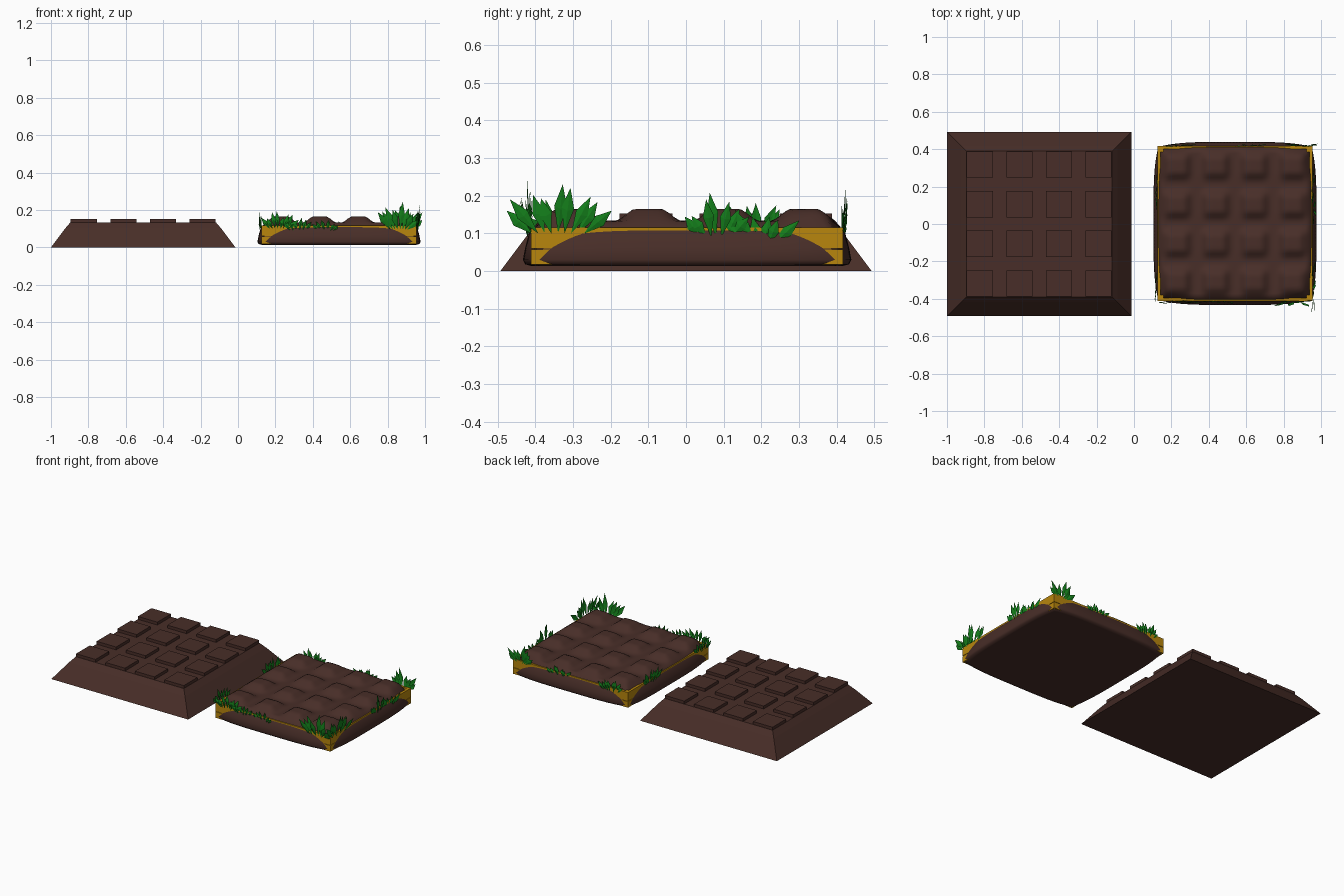
import bpy, bmesh, math, random
from mathutils import Vector

if "Cube" in bpy.data.objects:
    bpy.data.objects.remove(bpy.data.objects["Cube"])

random.seed(4)


def material(name, rgb):
    m = bpy.data.materials.new(name)
    m.diffuse_color = (*rgb, 1)
    m.use_nodes = True
    m.node_tree.nodes["Principled BSDF"].inputs["Base Color"].default_value = m.diffuse_color
    return m


SOIL = material("soil", (0.065, 0.027, 0.021))
WOOD = material("wood", (0.48, 0.24, 0.004))
LEAF = material("leaf", (0.007, 0.21, 0.011))


def finish(bm, name, mat, recalc=True):
    if recalc:
        bmesh.ops.recalc_face_normals(bm, faces=bm.faces)
    me = bpy.data.meshes.new(name)
    bm.to_mesh(me)
    bm.free()
    me.materials.append(mat)
    ob = bpy.data.objects.new(name, me)
    bpy.context.collection.objects.link(ob)
    return ob


def box(bm, lo, hi):
    vs = bmesh.ops.create_cube(bm, size=1)["verts"]
    for v in vs:
        v.co = Vector([(a + b) / 2 + c * (b - a) for a, b, c in zip(lo, hi, v.co)])


def bridge(bm, a, b):
    n = len(a)
    for i in range(n):
        bm.faces.new((a[i], a[(i + 1) % n], b[(i + 1) % n], b[i]))


# Faceted soil mound with a 4 x 4 pattern of raised squares
CX = -0.507
bm = bmesh.new()
rings = []
for h, z in ((0.493, 0), (0.418, 0.1), (0.389, 0.134)):
    rings.append([bm.verts.new((CX + sx * h, sy * h, z))
                  for sx, sy in ((-1, -1), (1, -1), (1, 1), (-1, 1))])
bm.faces.new(rings[0])
bm.faces.new(rings[-1])
for a, b in zip(rings, rings[1:]):
    bridge(bm, a, b)
finish(bm, "faceted_soil", SOIL)

bm = bmesh.new()
for i in range(4):
    for j in range(4):
        x, y = CX + (i - 1.5) * 0.212, (j - 1.5) * 0.212
        box(bm, (x - 0.07, y - 0.07, 0.13), (x + 0.07, y + 0.07, 0.153))
finish(bm, "faceted_soil_squares", SOIL)

# Rounded soil bed: bumpy top grid and a bulging skirt
PX, PY = 0.54, 0.003
N = 48


def pulse(t):
    d = min(abs(t - c) for c in (-0.31, -0.103, 0.103, 0.31))
    k = max(0, min(1, (0.092 - d) / 0.06))
    return k * k * (3 - 2 * k)


def plan(u, v, h):
    return (h * u * (1 - 0.06 * v ** 4), h * v * (1 - 0.06 * u ** 4))


bm = bmesh.new()
grid = []
for j in range(N + 1):
    row = []
    for i in range(N + 1):
        x, y = plan(2 * i / N - 1, 2 * j / N - 1, 0.392)
        z = 0.132 + 0.033 * pulse(x) * pulse(y)
        row.append(bm.verts.new((PX + x, PY + y, z)))
    grid.append(row)
for j in range(N):
    for i in range(N):
        bm.faces.new((grid[j][i], grid[j][i + 1], grid[j + 1][i + 1], grid[j + 1][i]))
edge = ([(i, 0) for i in range(N)] + [(N, j) for j in range(N)]
        + [(i, N) for i in range(N, 0, -1)] + [(0, j) for j in range(N, 0, -1)])
prev = [grid[j][i] for i, j in edge]
for h, z in ((0.408, 0.116), (0.42, 0.1), (0.43, 0.062), (0.436, 0.03), (0.43, 0.018), (0.415, 0.014)):
    ring = []
    for i, j in edge:
        x, y = plan(2 * i / N - 1, 2 * j / N - 1, h)
        ring.append(bm.verts.new((PX + x, PY + y, z)))
    bridge(bm, prev, ring)
    prev = ring
bm.faces.new(prev)
for f in bm.faces:
    f.smooth = len(f.verts) == 4
finish(bm, "rounded_soil", SOIL)

# Wooden planter frame: two planks per side and corner posts
bm = bmesh.new()
H, T = 0.414, 0.016
for z0, z1 in ((0.018, 0.057), (0.06, 0.116)):
    for s in (-1, 1):
        a, b = sorted((s * H, s * (H - T)))
        box(bm, (PX - H, PY + a, z0), (PX + H, PY + b, z1))
        box(bm, (PX + a, PY - H + T, z0), (PX + b, PY + H - T, z1))
for sx in (-1, 1):
    for sy in (-1, 1):
        x, y = PX + sx * (H - T - 0.008), PY + sy * (H - T - 0.008)
        box(bm, (x - 0.008, y - 0.008, 0.018), (x + 0.008, y + 0.008, 0.114))
finish(bm, "planter_frame", WOOD)


# Grass tufts: fans of folded pointed blades along the frame
def tuft(bm, pos, out, length, spread, count, lean=0.15):
    o = Vector(out).normalized()
    t = Vector((-o.y, o.x, 0))
    up = Vector((0, 0, 1))
    for k in range(count):
        f = 2 * k / (count - 1) - 1
        a = f * 0.75 + random.uniform(-0.15, 0.15)
        d = (t * math.sin(a) + up * math.cos(a) + o * random.uniform(-0.3, 1) * lean).normalized()
        w = t * math.cos(a) - up * math.sin(a)
        ln = length * random.uniform(0.7, 1.1) * (1 - 0.2 * abs(f))
        hw = 0.1 * length + 0.004
        base = Vector(pos) + t * f * spread + o * random.uniform(-0.004, 0.006)
        p0 = bm.verts.new(base)
        l = bm.verts.new(base + d * ln * 0.55 - w * hw)
        r = bm.verts.new(base + d * ln * 0.55 + w * hw)
        c = bm.verts.new(base + d * ln * 0.5 + o * 0.004)
        tip = bm.verts.new(base + d * ln)
        for tri in ((p0, c, l), (c, tip, l), (p0, r, c), (r, tip, c)):
            bm.faces.new(tri)


R, L, F, B = (1, 0, 0), (-1, 0, 0), (0, -1, 0), (0, 1, 0)
tufts = [
    ((0.955, -0.34, 0.1), R, 0.13, 0.07, 9, 0.2),
    ((0.86, -0.415, 0.095), F, 0.14, 0.045, 8, 0.4),
    ((0.955, 0.08, 0.09), R, 0.11, 0.04, 7, 0.15),
    ((0.955, 0.2, 0.07), R, 0.11, 0.03, 6, 0.15),
    ((0.9, 0.415, 0.1), B, 0.12, 0.035, 8, 0.15),
    ((0.22, -0.415, 0.1), F, 0.09, 0.05, 8, 0.1),
    ((0.32, -0.415, 0.09), F, 0.07, 0.04, 6, 0.1),
    ((0.47, -0.415, 0.09), F, 0.06, 0.04, 6, 0.1),
    ((0.122, -0.34, 0.1), L, 0.09, 0.04, 7, 0.1),
    ((0.122, 0.18, 0.09), L, 0.1, 0.045, 8, 0.1),
    ((0.25, 0.415, 0.09), B, 0.09, 0.045, 8, 0.1),
    ((0.63, 0.415, 0.09), B, 0.08, 0.045, 7, 0.1),
]
bm = bmesh.new()
for args in tufts:
    tuft(bm, *args)
finish(bm, "grass_tufts", LEAF, recalc=False)
